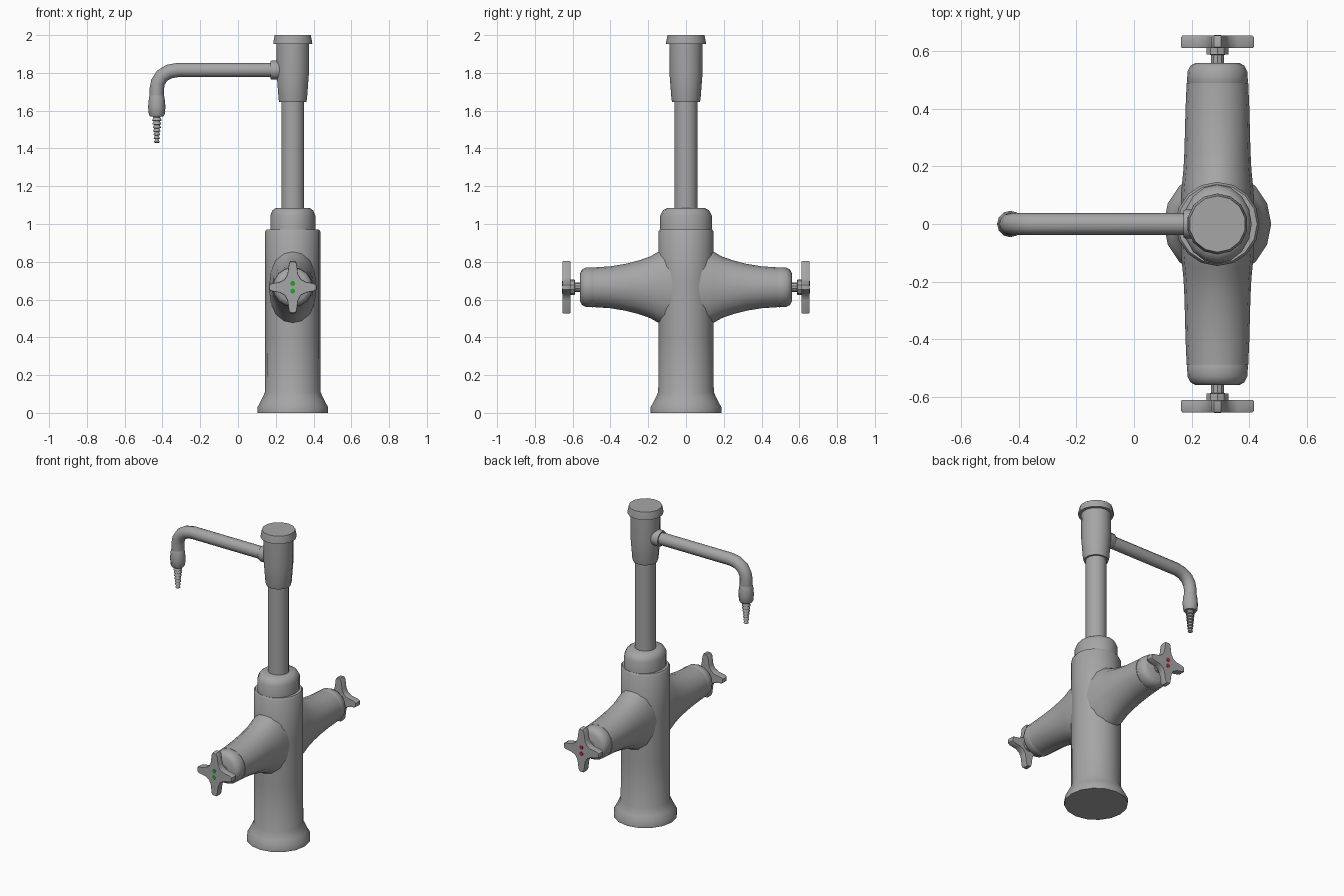
import bpy, bmesh, math
from mathutils import Matrix, Vector

if "Cube" in bpy.data.objects:
    bpy.data.objects.remove(bpy.data.objects["Cube"])

CX, ZA = 0.29, 0.665   # column axis x, height of the side valves


def mat(name, c):
    m = bpy.data.materials.new(name)
    m.diffuse_color = (*c, 1)
    m.use_nodes = True
    m.node_tree.nodes["Principled BSDF"].inputs["Base Color"].default_value = m.diffuse_color
    return m


METAL = mat("satin metal", (0.38, 0.38, 0.38))
GREEN = mat("green mark", (0.02, 0.35, 0.03))
RED = mat("red mark", (0.45, 0.02, 0.03))


def finish(name, bm, material, angle=35):
    bmesh.ops.recalc_face_normals(bm, faces=bm.faces)
    me = bpy.data.meshes.new(name)
    bm.to_mesh(me)
    bm.free()
    ob = bpy.data.objects.new(name, me)
    bpy.context.collection.objects.link(ob)
    me.materials.append(material)
    bpy.ops.object.select_all(action='DESELECT')
    ob.select_set(True)
    bpy.context.view_layer.objects.active = ob
    bpy.ops.object.shade_smooth_by_angle(angle=math.radians(angle))
    return ob


def skin(name, rings, material=METAL, angle=35):
    """Closed surface through a list of equal-length point rings."""
    bm = bmesh.new()
    vs = [[bm.verts.new(p) for p in ring] for ring in rings]
    n = len(vs[0])
    for a, b in zip(vs, vs[1:]):
        for i in range(n):
            bm.faces.new((a[i], a[(i + 1) % n], b[(i + 1) % n], b[i]))
    bm.faces.new(vs[0][::-1])
    bm.faces.new(vs[-1])
    return finish(name, bm, material, angle)


def lathe(name, prof, M, n=14, material=METAL, angle=35):
    """prof: (height, rx, ry) rings around local z, vertices on the y axis."""
    rings = []
    for h, rx, ry in prof:
        rings.append([M @ Vector((rx * math.sin(t), ry * math.cos(t), h))
                      for t in (2 * math.pi * i / n for i in range(n))])
    return skin(name, rings, material, angle)


def rnd(prof):
    return [(h, r, r) for h, r in prof]


COL = Matrix.Translation((CX, 0, 0))

# column: flared foot and body
lathe("body", rnd([(0, .187), (.03, .187), (.065, .168), (.11, .147), (.4, .146),
                   (.7, .146), (.96, .146), (.972, .138)]), COL, 16)
lathe("body_collar", [(.95, .119, .137), (1.045, .119, .137), (1.072, .108, .122),
                      (1.086, .088, .098)], COL, 16, angle=50)
lathe("riser_pipe", rnd([(1.05, .062), (1.68, .062)]), COL, 14)
lathe("spout_sleeve", rnd([(1.645, .073), (1.66, .077), (1.79, .087), (1.97, .088)]), COL, 14)
lathe("top_cap", rnd([(1.953, .106), (1.965, .105), (2.0, .098)]), COL, 14)

# spout tube swept along a bent path in the xz plane
path = [(.22, 1.815), (-.32, 1.815), (-.365, 1.807), (-.402, 1.785),
        (-.424, 1.75), (-.43, 1.715), (-.43, 1.66)]
rings = []
for i, (x, z) in enumerate(path):
    a, b = path[max(i - 1, 0)], path[min(i + 1, len(path) - 1)]
    d = Vector((b[0] - a[0], 0, b[1] - a[1])).normalized()
    side, up = Vector((0, 1, 0)), d.cross(Vector((0, 1, 0)))
    rings.append([Vector((x, 0, z)) + .038 * (side * math.cos(t) + up * math.sin(t))
                  for t in (2 * math.pi * k / 12 for k in range(12))])
skin("spout_tube", rings)
lathe("spout_collar", rnd([(0, .046), (.006, .05), (.06, .05)]),
      Matrix.Translation((.172, 0, 1.815)) @ Matrix.Rotation(math.pi / 2, 4, 'Y'), 12)

# nozzle and ribbed hose end
TIP = Matrix.Translation((-.43, 0, 0))
lathe("nozzle", rnd([(1.69, .034), (1.672, .041), (1.62, .046), (1.58, .042), (1.57, .036)]),
      TIP, 12)
barb = [(1.575, .024)]
for i in range(7):
    z, r = 1.563 - i * .019, .026 - i * .0018
    barb += [(z, r - .007), (z - .013, r), (z - .016, r)]
barb.append((1.428, .008))
lathe("hose_barb", rnd(barb), TIP, 10)


def handle(name, M):
    """Four-armed cross handle with concave sides; local z points outward."""
    outline = []
    for k in range(4):
        L = .14 if k % 2 else .127
        c, s = round(math.cos(k * math.pi / 2)), round(math.sin(k * math.pi / 2))
        for u, v in ((.043, -.043), (.07, -.028), (L - .012, -.02), (L, -.012),
                     (L, .012), (L - .012, .02), (.07, .028)):
            outline.append((u * c - v * s, u * s + v * c))
    rings = [[M @ Vector((x * k, y * k, h)) for x, y in outline]
             for h, k in ((.611, .97), (.616, 1), (.648, 1), (.655, .96))]
    skin(name, rings, angle=40)


# two mirrored valves
for tag, sgn, paint in (("front", -1, GREEN), ("back", 1, RED)):
    # local z -> outward along y, local y -> world z
    M = Matrix(((-sgn, 0, 0, CX), (0, 0, sgn, 0), (0, 1, 0, ZA), (0, 0, 0, 1)))
    lathe(tag + "_valve_arm", [(.05, .128, .225), (.11, .126, .205), (.15, .122, .186),
                               (.19, .118, .163), (.25, .115, .142), (.32, .113, .124),
                               (.4, .111, .111), (.49, .107, .105)], M, 16)
    lathe(tag + "_valve_cap", rnd([(.48, .1), (.494, .106), (.53, .104), (.55, .094),
                                   (.56, .076)]), M, 16, angle=50)
    lathe(tag + "_valve_stem", rnd([(.55, .024), (.588, .024), (.589, .04), (.615, .04)]), M, 10)
    handle(tag + "_cross_handle", M)
    # small painted marker on the handle centre
    for j, dz in enumerate((-.02, .02)):
        lathe(f"{tag}_marker_{j + 1}", rnd([(.653, .014), (.6575, .014)]),
              M @ Matrix.Translation((0, dz, 0)), 6, paint)
